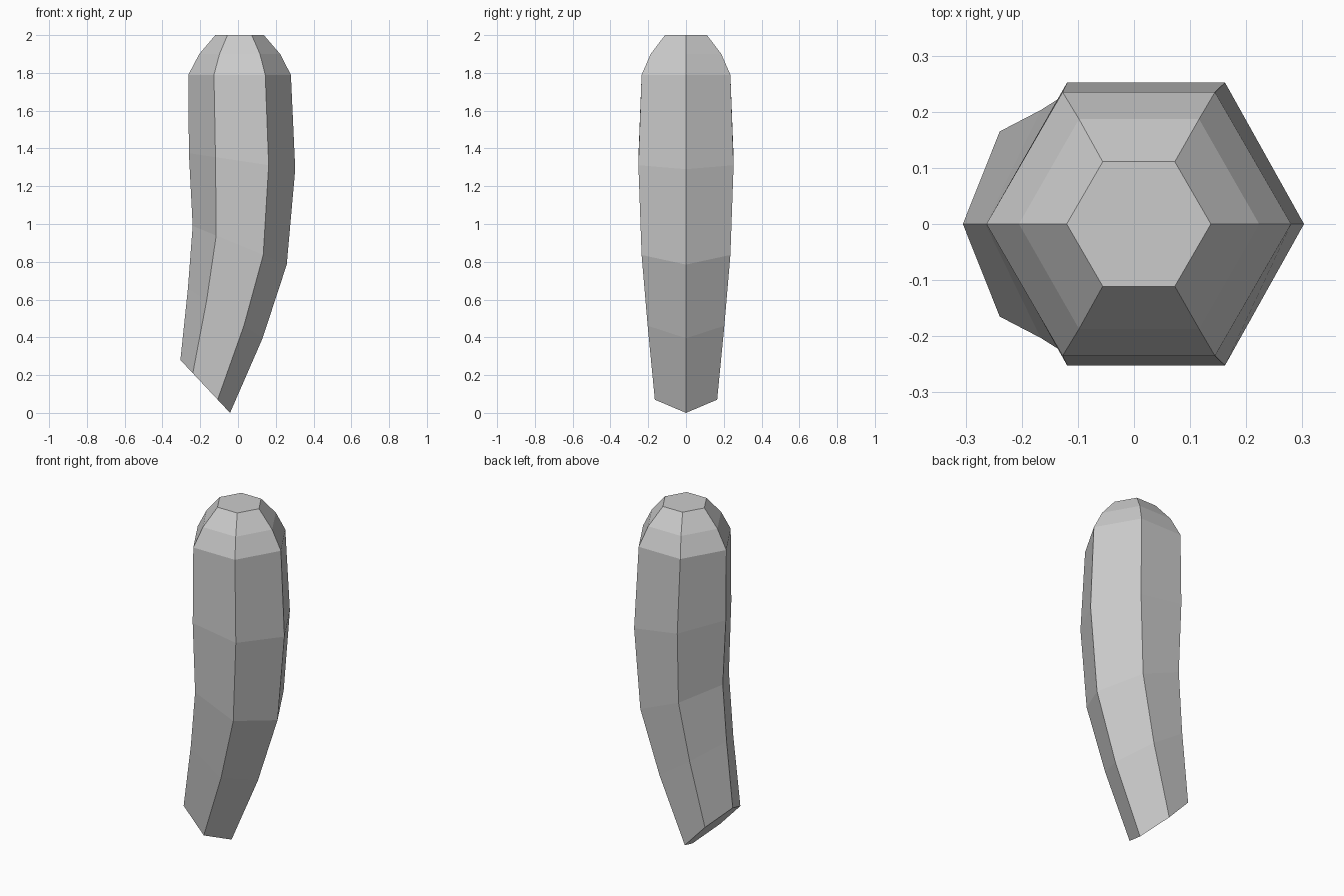
import bpy, bmesh
from mathutils import Vector

if "Cube" in bpy.data.objects:
    bpy.data.objects.remove(bpy.data.objects["Cube"])

SIDES = 6
# Sections: left corner (x, z), right corner (x, z), half depth in y
SECTIONS = [
    ((-0.305, 0.28), (-0.042, 0.0), 0.165),
    ((-0.265, 0.66), (0.13, 0.395), 0.203),
    ((-0.24, 0.99), (0.258, 0.785), 0.235),
    ((-0.26, 1.375), (0.303, 1.29), 0.252),
    ((-0.263, 1.79), (0.28, 1.79), 0.235),
    ((-0.205, 1.90), (0.223, 1.90), 0.187),
    ((-0.12, 2.0), (0.137, 2.0), 0.111),
]
# Hexagon corners: fraction from left to right, and depth sign
CORNERS = [(0, 0), (0.25, -1), (0.75, -1), (1, 0), (0.75, 1), (0.25, 1)]


def section_ring(bm, left, right, depth):
    a = Vector((left[0], 0, left[1]))
    b = Vector((right[0], 0, right[1]))
    return [bm.verts.new(a.lerp(b, t) + Vector((0, s * depth, 0)))
            for t, s in CORNERS]


# Curved six-sided body with stepped rounded tip and slanted cut base
bm = bmesh.new()
rings = [section_ring(bm, *s) for s in SECTIONS]
for low, high in zip(rings, rings[1:]):
    for i in range(SIDES):
        j = (i + 1) % SIDES
        bm.faces.new((low[i], low[j], high[j], high[i]))
bm.faces.new(rings[0][::-1])
bm.faces.new(rings[-1])
bmesh.ops.recalc_face_normals(bm, faces=bm.faces)

mesh = bpy.data.meshes.new("finger_segment")
bm.to_mesh(mesh)
bm.free()
body = bpy.data.objects.new("curved_rounded_body", mesh)
bpy.context.collection.objects.link(body)
